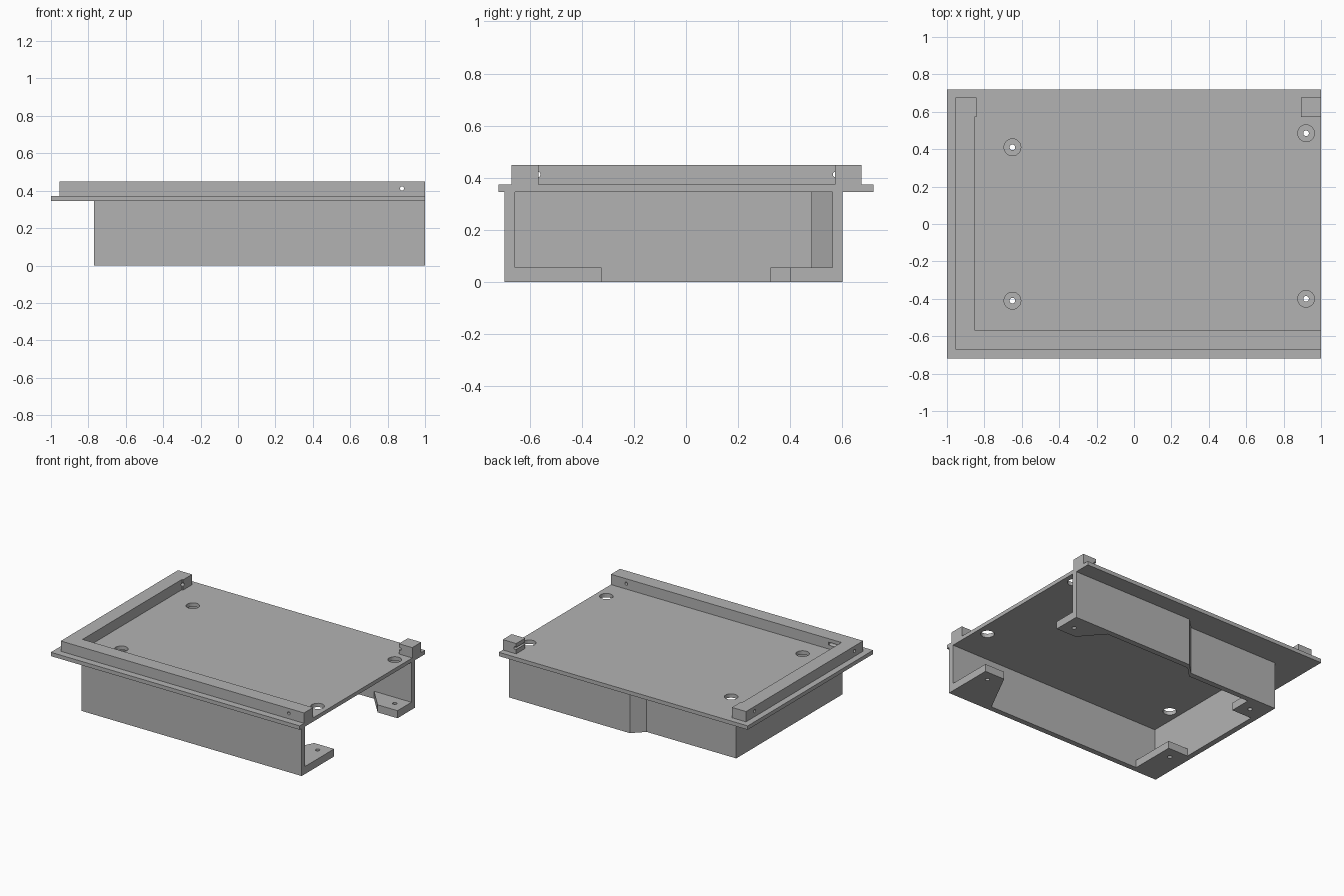
import bpy, bmesh
from mathutils import Matrix

cube = bpy.data.objects.get("Cube")
if cube:
    bpy.data.objects.remove(cube, do_unlink=True)

grey = bpy.data.materials.new("plain_grey")
grey.use_nodes = True
colour = (0.45, 0.45, 0.45, 1)
grey.diffuse_color = colour
grey.node_tree.nodes["Principled BSDF"].inputs["Base Color"].default_value = colour

# Heights of the levels
TAB_TOP, PLATE_LOW, PLATE_TOP, RIM_TOP, PIN_Z = 0.055, 0.345, 0.373, 0.448, 0.412


def add_object(name, bm):
    bmesh.ops.recalc_face_normals(bm, faces=bm.faces)
    mesh = bpy.data.meshes.new(name)
    bm.to_mesh(mesh)
    bm.free()
    mesh.materials.append(grey)
    obj = bpy.data.objects.new(name, mesh)
    bpy.context.collection.objects.link(obj)
    return obj


def prism(name, outline, low, high):
    """Extrude a flat outline from one height to another."""
    bm = bmesh.new()
    face = bm.faces.new([bm.verts.new((x, y, low)) for x, y in outline])
    top = bmesh.ops.extrude_face_region(bm, geom=[face])["geom"]
    bmesh.ops.translate(bm, vec=(0, 0, high - low),
                        verts=[v for v in top if isinstance(v, bmesh.types.BMVert)])
    return add_object(name, bm)


def rectangle(x0, y0, x1, y1):
    return [(x0, y0), (x1, y0), (x1, y1), (x0, y1)]


def drill(obj, centre, radius, axis="Z", depth=0.3):
    """Cut a round hole through a part."""
    bm = bmesh.new()
    turn = Matrix() if axis == "Z" else Matrix.Rotation(1.5707963, 4, "Y" if axis == "X" else "X")
    bmesh.ops.create_cone(bm, cap_ends=True, segments=24, radius1=radius, radius2=radius,
                          depth=depth, matrix=Matrix.Translation(centre) @ turn)
    cutter = add_object("hole_cutter", bm)
    cutter.hide_render = True
    mod = obj.modifiers.new("hole", "BOOLEAN")
    mod.operation, mod.solver, mod.object = "DIFFERENCE", "EXACT", cutter
    bpy.context.view_layer.objects.active = obj
    bpy.ops.object.modifier_apply(modifier=mod.name)
    bpy.data.objects.remove(cutter, do_unlink=True)


# Top plate
plate = prism("top_plate", rectangle(-1, -0.72, 1, 0.72), PLATE_LOW, PLATE_TOP)

# Raised L-shaped rim along the front and one end, with a wider tip
rim = prism("raised_rim", [
    (-0.955, -0.67), (1, -0.67), (1, -0.567), (-0.852, -0.567),
    (-0.852, 0.572), (-0.842, 0.572), (-0.842, 0.675), (-0.955, 0.675)],
    PLATE_TOP, RIM_TOP)
block = prism("corner_block", rectangle(0.892, 0.572, 1, 0.675), PLATE_TOP, RIM_TOP)

# Skirt walls, open at one end, with a step in the back wall
prism("skirt_walls", [
    (1, -0.697), (1, -0.657), (-0.73, -0.657), (-0.73, 0.483), (-0.067, 0.483),
    (0.013, 0.562), (1, 0.562), (1, 0.602), (0.03, 0.602), (-0.05, 0.523),
    (-0.77, 0.523), (-0.77, -0.697)], 0, PLATE_LOW)

# Mounting tabs at the four corners, each with its screw hole
tabs = {
    "front_open_tab": ([(1, -0.657), (1, -0.325), (0.84, -0.325), (0.67, -0.657)], (0.92, -0.4)),
    "back_open_tab": ([(1, 0.562), (0.7, 0.562), (0.84, 0.402), (1, 0.402)], (0.92, 0.485)),
    "front_closed_tab": (rectangle(-0.73, -0.657, -0.57, -0.325), (-0.65, -0.41)),
    "back_closed_tab": (rectangle(-0.73, 0.325, -0.57, 0.483), (-0.65, 0.41)),
}
for name, (outline, (x, y)) in tabs.items():
    tab = prism(name, outline, 0, TAB_TOP)
    drill(tab, (x, y, TAB_TOP / 2), 0.015)
    # Wide access hole in the plate above
    drill(plate, (x, y, PLATE_LOW), 0.045)

# Pin holes through the rim and block
for part, y in ((rim, -0.62), (block, 0.62)):
    drill(part, (0.877, y, PIN_Z) if part == rim else (0.9, y, PIN_Z), 0.011, "Y")
for y in (-0.57, 0.575):
    drill(rim, (-0.9, y, PIN_Z), 0.011, "X")
